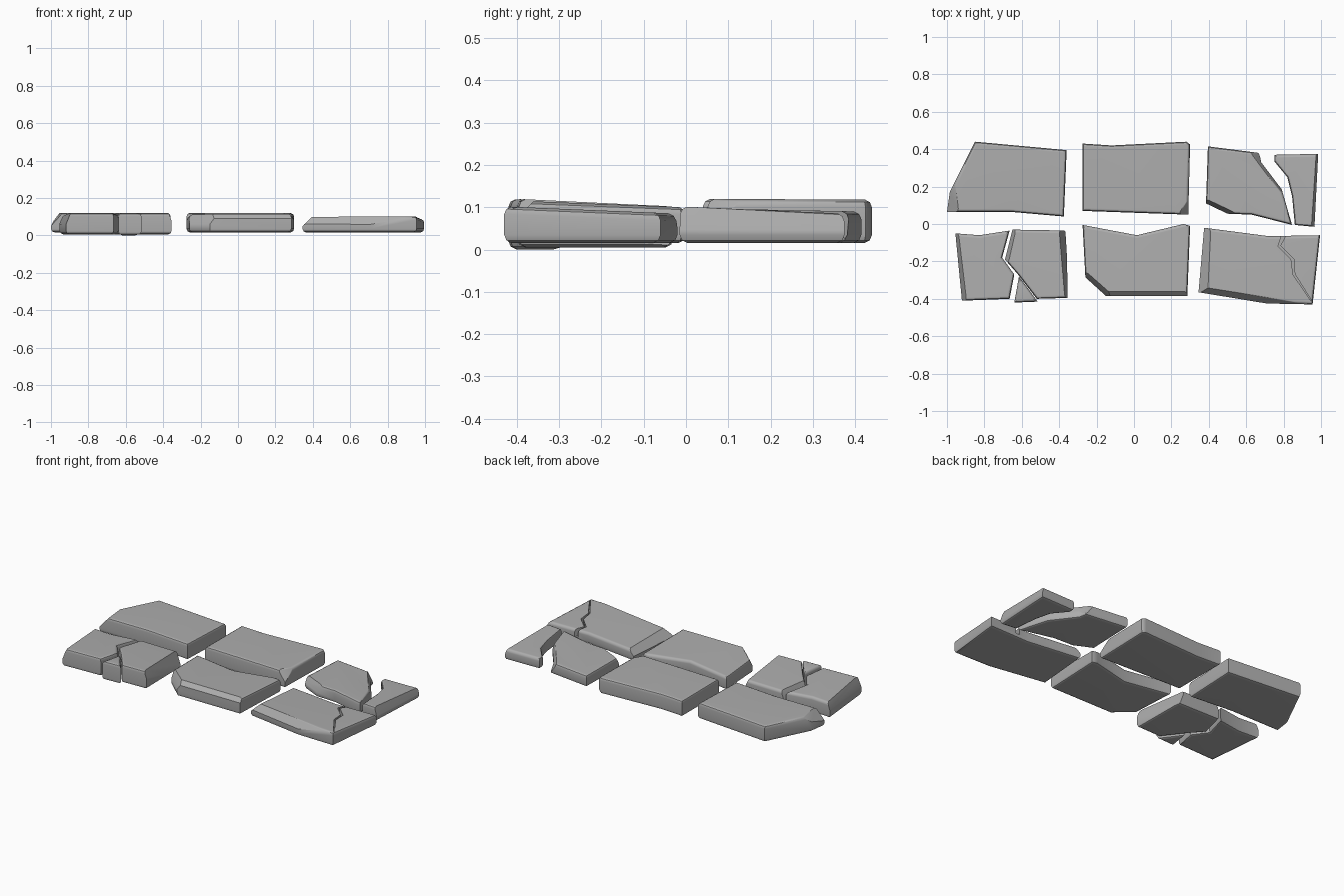
import bpy
import bmesh
from math import radians
from mathutils import Vector

cube = bpy.data.objects.get("Cube")
if cube:
    bpy.data.objects.remove(cube, do_unlink=True)

# Single stone colour
stone = bpy.data.materials.new("grey_stone")
stone.use_nodes = True
GREY = (0.42, 0.42, 0.42, 1)
stone.diffuse_color = GREY
bsdf = stone.node_tree.nodes["Principled BSDF"]
bsdf.inputs["Base Color"].default_value = GREY
bsdf.inputs["Roughness"].default_value = 0.9


def inset(points, amount):
    """Move a counter-clockwise outline inwards with mitred corners."""
    result = []
    for i, p in enumerate(points):
        a = (p - points[i - 1]).normalized()
        b = (points[(i + 1) % len(points)] - p).normalized()
        na, nb = Vector((-a.y, a.x)), Vector((-b.y, b.x))
        result.append(p + (na + nb) * amount / max(1 + na.dot(nb), 0.4))
    return result


def make_object(name, bm):
    bmesh.ops.recalc_face_normals(bm, faces=bm.faces)
    mesh = bpy.data.meshes.new(name)
    bm.to_mesh(mesh)
    bm.free()
    mesh.materials.append(stone)
    obj = bpy.data.objects.new(name, mesh)
    bpy.context.collection.objects.link(obj)
    return obj


def loft(rings):
    """Join stacked rings of points into a closed solid."""
    bm = bmesh.new()
    loops = [[bm.verts.new(p) for p in ring] for ring in rings]
    n = len(loops[0])
    for low, high in zip(loops, loops[1:]):
        for i in range(n):
            j = (i + 1) % n
            bm.faces.new((low[i], low[j], high[j], high[i]))
    bm.faces.new(loops[0][::-1])
    bm.faces.new(loops[-1])
    return bm


def select_only(obj):
    bpy.ops.object.select_all(action="DESELECT")
    obj.select_set(True)
    bpy.context.view_layer.objects.active = obj


def finish(obj):
    select_only(obj)
    bpy.ops.object.shade_smooth_by_angle(angle=radians(38))
    obj.modifiers.new("flat_tops", "WEIGHTED_NORMAL").keep_sharp = True


def slab(name, outline, bottom, front_top, back_top, chips=()):
    """Worn stone: softened prism with a tilted top and sliced-off edges."""
    pts = [Vector(p) for p in outline]
    area = sum(p.cross(pts[(i + 1) % len(pts)]) for i, p in enumerate(pts))
    if area < 0:
        pts.reverse()
    ys = [p.y for p in pts]
    y0, y1 = min(ys), max(ys)

    def ring(amount, drop=None, rise=None):
        out = []
        for p in inset(pts, amount):
            top = front_top + (back_top - front_top) * (p.y - y0) / (y1 - y0)
            out.append((p.x, p.y, bottom + rise if drop is None else top - drop))
        return out

    bm = loft([ring(0.018, rise=0), ring(0.005, rise=0.007), ring(0, rise=0.02),
               ring(0, drop=0.018), ring(0.005, drop=0.006), ring(0.016, drop=0)])
    for point, normal in chips:
        bmesh.ops.bisect_plane(bm, geom=bm.verts[:] + bm.edges[:] + bm.faces[:],
                               plane_co=point, plane_no=Vector(normal).normalized(),
                               clear_outer=True)
        rim = [e for e in bm.edges if e.is_boundary]
        bmesh.ops.holes_fill(bm, edges=rim, sides=0)
    return make_object(name, bm)


# Back row
slabs = [
    slab("back_right_slab",
         [(-.85, .44), (-.36, .395), (-.375, .04), (-.66, .065), (-1, .065), (-.985, .17)],
         .015, .12, .118, [((-.97, .12, .09), (-1, -.1, .9))]),
    slab("back_middle_slab",
         [(-.275, .43), (-.12, .42), (.28, .44), (.3, .425), (.29, .05), (-.275, .07)],
         .015, .12, .118, [((.285, .09, .09), (1, -.6, .8))]),
    slab("back_left_broken_slab",
         [(.395, .415), (.67, .38), (.68, .33), (.79, .185), (.845, -.005),
          (.63, .05), (.5, .055), (.385, .11)],
         .015, .098, .09, [((.44, .083, .05), (-.43, -.9, .5)),
                           ((.735, .258, .06), (.8, .6, .5))]),
    slab("back_left_fragment",
         [(.75, .37), (.985, .375), (.965, -.015), (.86, -.005), (.845, .15),
          (.82, .25), (.75, .335)],
         .015, .102, .085, [((.975, .2, .05), (1, -.05, .3))]),
]

# Front row
slabs += [
    slab("front_right_broken_slab",
         [(-.955, -.05), (-.825, -.06), (-.665, -.035), (-.705, -.18),
          (-.64, -.27), (-.665, -.4), (-.92, -.41)],
         .005, .12, .102, [((-.95, -.1, .06), (-1, -.1, .4))]),
    slab("front_right_fragment",
         [(-.65, -.03), (-.36, -.035), (-.355, -.395), (-.52, -.4), (-.62, -.27), (-.69, -.19)],
         .005, .12, .102, [((-.358, -.2, .03), (1, .1, .35)),
                           ((-.675, -.12, .05), (-.97, .24, .4))]),
    slab("front_right_chip", [(-.615, -.28), (-.515, -.415), (-.64, -.42)], 0, .12, .112),
    slab("front_middle_slab",
         [(-.275, -.005), (.015, -.06), (.265, 0), (.3, -.01), (.285, -.385),
          (-.15, -.385), (-.26, -.285)],
         .015, .115, .1, [((0, -.385, .09), (0, -.7, .7)),
                          ((-.205, -.335, .06), (-.67, -.74, .5))]),
]
cracked = slab("front_left_cracked_slab",
               [(.375, -.02), (.72, -.065), (.995, -.06), (.955, -.43), (.71, -.425), (.345, -.365)],
               .015, .102, .085, [((.5, -.39, .06), (-.16, -.985, .8)),
                                  ((.36, -.2, .05), (-1, .09, 1))])
slabs.append(cracked)

# Jagged crack carved into the last slab
path = [(.795, -.04), (.77, -.12), (.84, -.19), (.85, -.27), (.945, -.41)]
widths = [.035, .012, .014, .01, .004]
crack = path + [(x + w, y + w * .3) for (x, y), w in zip(path, widths)][::-1]
cutter = make_object("crack_cutter", loft([[(x, y, z) for x, y in crack] for z in (.04, .2)]))
cutter.hide_render = True
cut = cracked.modifiers.new("crack", "BOOLEAN")
cut.operation = "DIFFERENCE"
cut.solver = "EXACT"
cut.object = cutter
select_only(cracked)
bpy.ops.object.modifier_apply(modifier=cut.name)
bpy.data.objects.remove(cutter, do_unlink=True)

for obj in slabs:
    finish(obj)
